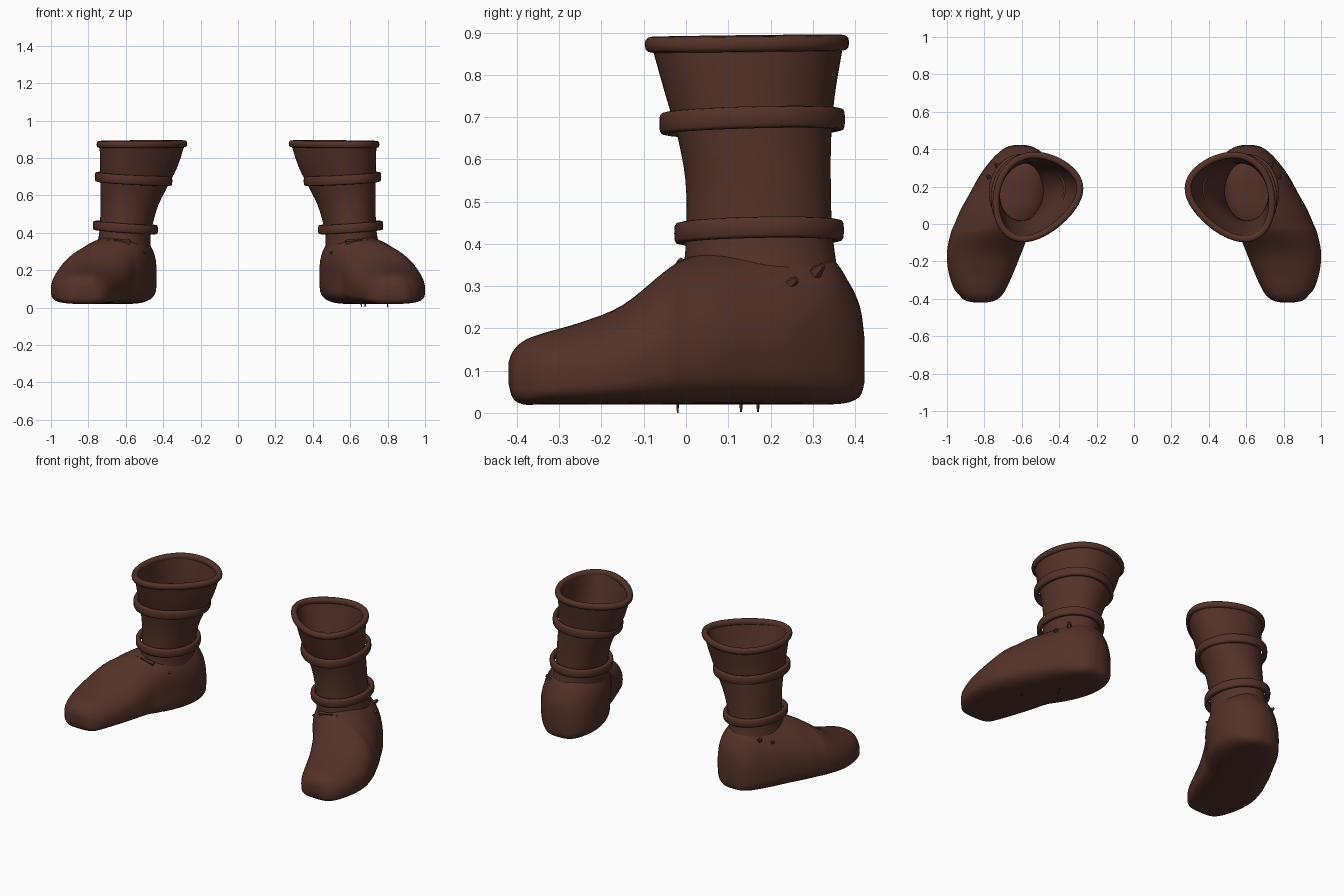
import bpy, bmesh, math
from mathutils import Vector

if "Cube" in bpy.data.objects:
    bpy.data.objects.remove(bpy.data.objects["Cube"])

leather = bpy.data.materials.new("dark brown leather")
leather.diffuse_color = (0.089, 0.032, 0.021, 1)
leather.use_nodes = True
leather.node_tree.nodes["Principled BSDF"].inputs["Base Color"].default_value = leather.diffuse_color


def spow(v, e):
    return math.copysign(abs(v) ** e, v)


def finish(name, bm, mirror=True):
    bmesh.ops.recalc_face_normals(bm, faces=bm.faces[:])
    me = bpy.data.meshes.new(name)
    bm.to_mesh(me)
    bm.free()
    me.materials.append(leather)
    ob = bpy.data.objects.new(name, me)
    bpy.context.collection.objects.link(ob)
    if mirror:
        m = ob.modifiers.new("pair", 'MIRROR')
        m.use_mirror_merge = False
    bpy.ops.object.select_all(action='DESELECT')
    ob.select_set(True)
    bpy.context.view_layer.objects.active = ob
    bpy.ops.object.shade_smooth_by_angle(angle=math.radians(50))
    return ob


def loft(name, rings, caps=False, loop=False):
    """Skin a list of closed rings of points."""
    bm = bmesh.new()
    vs = [[bm.verts.new(p) for p in r] for r in rings]
    n = len(vs[0])
    pairs = list(zip(vs, vs[1:])) + ([(vs[-1], vs[0])] if loop else [])
    for a, b in pairs:
        for i in range(n):
            j = (i + 1) % n
            bm.faces.new((a[i], a[j], b[j], b[i]))
    if caps:
        bm.faces.new(vs[0])
        bm.faces.new(vs[-1])
    return finish(name, bm)


def smooth_rows(rows, steps):
    """Catmull-Rom interpolation between rows of numbers."""
    out = []
    for i in range(len(rows) - 1):
        p0, p1 = rows[max(i - 1, 0)], rows[i]
        p2, p3 = rows[i + 1], rows[min(i + 2, len(rows) - 1)]
        for k in range(steps):
            t = k / steps
            out.append([0.5 * (2*b + (c-a)*t + (2*a-5*b+4*c-d)*t*t + (3*b-a-3*c+d)*t**3)
                        for a, b, c, d in zip(p0, p1, p2, p3)])
    return out + [list(rows[-1])]


def egg(x0, x1, y0, y1, k, z, off=0.0, n=56, tilt=(0, 0)):
    """Egg-shaped ring, narrow toward the inner side."""
    cx, cy = (x0 + x1) / 2, (y0 + y1) / 2
    a, b = (x1 - x0) / 2 + off, (y1 - y0) / 2 + off
    pts = []
    for i in range(n):
        t = 2 * math.pi * i / n
        c, s = math.cos(t), math.sin(t)
        x = cx + a * c
        y = cy + b * s * (1 + k * c) / (1 + 0.4 * k * k) - 0.15 * k * c
        pts.append(Vector((x, y, z + tilt[0] * (x - cx) + tilt[1] * (y - cy))))
    return pts


# Foot: y, inner x, outer x, sole z, top z, x of the ridge
foot_rows = [
    (-0.420, 0.79, 0.85, 0.07, 0.12, 0.82),
    (-0.410, 0.745, 0.90, 0.035, 0.145, 0.82),
    (-0.385, 0.71, 0.93, 0.02, 0.17, 0.82),
    (-0.34, 0.68, 0.965, 0.02, 0.188, 0.82),
    (-0.25, 0.64, 0.993, 0.02, 0.214, 0.81),
    (-0.15, 0.60, 1.0, 0.02, 0.255, 0.78),
    (-0.05, 0.56, 0.98, 0.02, 0.335, 0.71),
    (0.00, 0.525, 0.96, 0.02, 0.365, 0.66),
    (0.08, 0.475, 0.925, 0.02, 0.385, 0.63),
    (0.17, 0.443, 0.875, 0.02, 0.39, 0.61),
    (0.26, 0.437, 0.825, 0.02, 0.39, 0.60),
    (0.34, 0.46, 0.765, 0.02, 0.37, 0.60),
    (0.385, 0.495, 0.72, 0.025, 0.31, 0.60),
    (0.412, 0.54, 0.68, 0.04, 0.25, 0.605),
    (0.422, 0.58, 0.64, 0.07, 0.18, 0.61),
]
rings = []
for y, x0, x1, z0, z1, px in smooth_rows(foot_rows, 4):
    cx, hw = (x0 + x1) / 2, (x1 - x0) / 2
    zc = z0 + 0.36 * (z1 - z0)
    ring = []
    for i in range(48):
        t = 2 * math.pi * i / 48
        c, s = math.cos(t), math.sin(t)
        if s >= 0:
            u = s ** 0.92
            z = zc + (z1 - zc) * u
            x = cx + hw * spow(c, 0.85) + (px - cx) * u ** 1.5
        else:
            z = zc + (zc - z0) * spow(s, 0.5)
            x = cx + hw * spow(c, 0.6)
        ring.append((x, y, z))
    rings.append(ring)
loft("foot", rings, caps=True)

# Shaft: z, inner x, outer x, front y, back y, egg amount
shaft_rows = [
    (0.30, 0.465, 0.765, -0.01, 0.365, 0.00),
    (0.38, 0.468, 0.745, -0.002, 0.352, 0.02),
    (0.45, 0.455, 0.738, 0.002, 0.345, 0.04),
    (0.55, 0.425, 0.735, 0.00, 0.343, 0.08),
    (0.65, 0.375, 0.735, -0.015, 0.345, 0.14),
    (0.75, 0.325, 0.737, -0.04, 0.355, 0.20),
    (0.87, 0.285, 0.740, -0.07, 0.377, 0.25),
]
rows = smooth_rows(shaft_rows, 3)
outer = [egg(*r[1:], r[0]) for r in rows]
inner = [egg(*r[1:], r[0], off=-0.018) for r in reversed(rows)]
loft("shaft", outer + inner, loop=True)


def band(name, path, half_h, half_t, square):
    """Rounded band swept around a ring path."""
    n = len(path)
    sections = []
    for i, p in enumerate(path):
        d = path[(i + 1) % n] - path[i - 1]
        out = Vector((d.y, -d.x, 0)).normalized()
        sec = []
        for k in range(12):
            t = 2 * math.pi * k / 12
            sec.append(p + out * half_t * spow(math.cos(t), square)
                       + Vector((0, 0, half_h * spow(math.sin(t), square))))
        sections.append(sec)
    return loft(name, sections, loop=True)


# Rolled rim and two loose straps
band("rim", egg(0.289, 0.738, -0.068, 0.373, 0.25, 0.874, tilt=(-0.005, 0.01)), 0.019, 0.018, 0.8)
band("upper_strap", egg(0.365, 0.752, -0.045, 0.364, 0.14, 0.688, tilt=(0.06, 0.03)), 0.026, 0.014, 0.6)
band("lower_strap", egg(0.442, 0.762, -0.014, 0.360, 0.03, 0.428, tilt=(0.07, 0.02)), 0.025, 0.014, 0.6)


def chips(name, spots, mirror=True):
    """Small faceted scraps: position, size, length along a direction."""
    bm = bmesh.new()
    for pos, r, depth, way in spots:
        res = bmesh.ops.create_cone(bm, cap_ends=True, segments=5, radius1=r,
                                    radius2=r * 0.45, depth=depth)
        rot = Vector(way).to_track_quat('Z', 'Y')
        for v in res["verts"]:
            v.co = rot @ v.co + Vector(pos)
    return finish(name, bm, mirror)


# Torn scraps around the ankle seam
chips("ankle_scraps", [
    ((0.775, 0.075, 0.305), 0.018, 0.05, (0.3, 0.4, -0.8)),
    ((0.80, 0.145, 0.295), 0.013, 0.035, (0.2, 0, 1)),
    ((0.775, 0.25, 0.308), 0.017, 0.035, (0.4, 0.5, 0.4)),
    ((0.735, 0.315, 0.34), 0.016, 0.03, (0.5, 0.5, 0.5)),
    ((0.62, -0.012, 0.355), 0.014, 0.09, (1, 0, 0.15)),
    ((0.71, 0.005, 0.34), 0.014, 0.06, (1, 0.5, -0.5)),
    ((0.505, 0.04, 0.29), 0.013, 0.03, (-0.5, -0.5, 0.5)),
])

# Loose threads under one sole
chips("sole_threads", [
    ((0.80, -0.02, 0.012), 0.004, 0.024, (0, 0, -1)),
    ((0.66, 0.13, 0.013), 0.005, 0.022, (0, 0, -1)),
    ((0.68, 0.17, 0.013), 0.005, 0.022, (0, 0, -1)),
], mirror=False)
